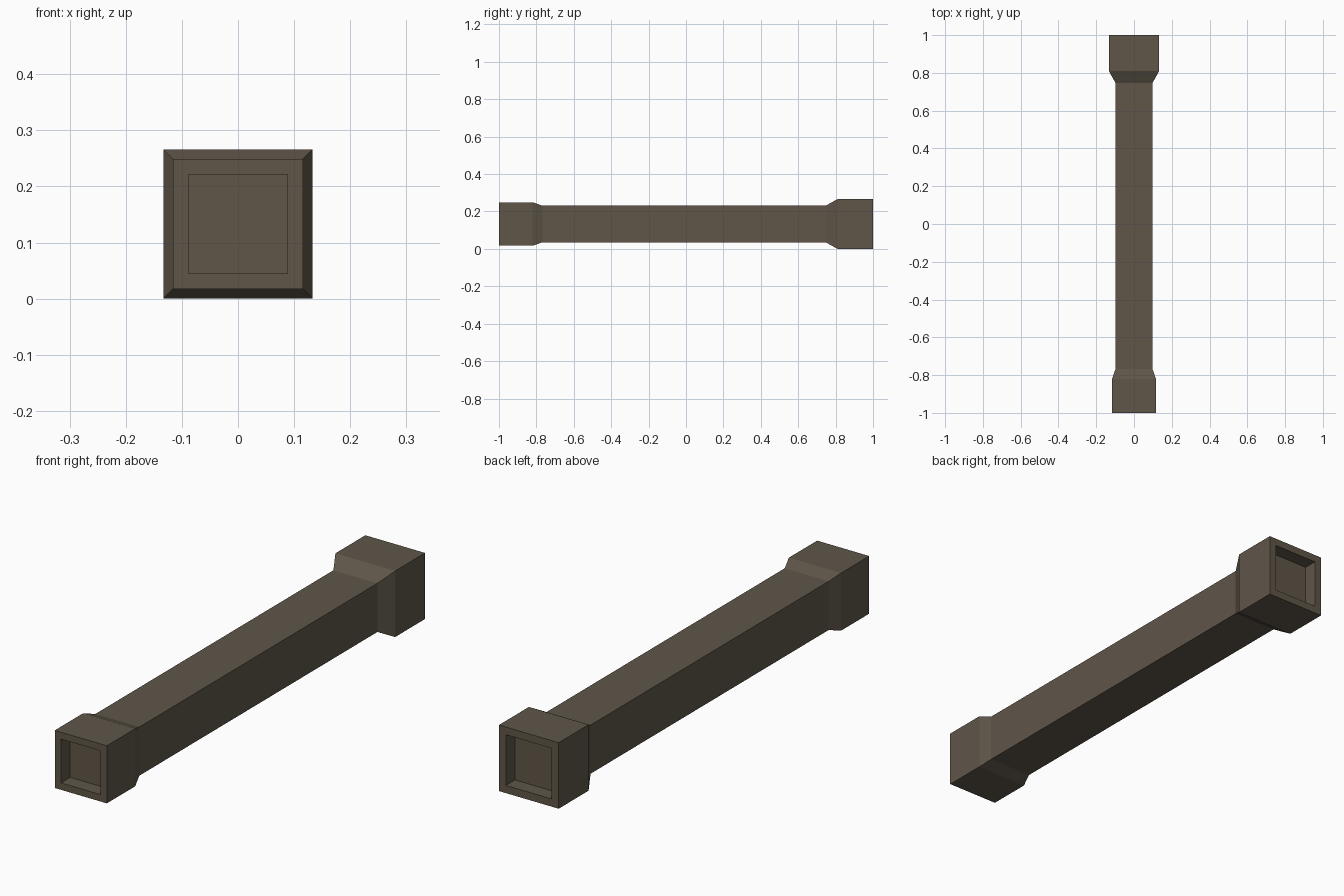
import bpy, bmesh

if "Cube" in bpy.data.objects:
    bpy.data.objects.remove(bpy.data.objects["Cube"])

mat = bpy.data.materials.new("dark taupe")
mat.diffuse_color = (0.115, 0.093, 0.066, 1)
mat.use_nodes = True
mat.node_tree.nodes["Principled BSDF"].inputs["Base Color"].default_value = mat.diffuse_color

CZ = 0.133  # height of the beam's axis


def loft(name, rings):
    """Closed square loft through (y, half_width) rings, capped at both ends."""
    bm = bmesh.new()
    loops = []
    for y, h in rings:
        loops.append([bm.verts.new((sx * h, y, CZ + sz * h))
                      for sx, sz in ((-1, -1), (1, -1), (1, 1), (-1, 1))])
    for a, b in zip(loops, loops[1:]):
        for i in range(4):
            j = (i + 1) % 4
            bm.faces.new((a[i], a[j], b[j], b[i]))
    bm.faces.new(loops[0])
    bm.faces.new(loops[-1])
    bmesh.ops.recalc_face_normals(bm, faces=bm.faces)
    me = bpy.data.meshes.new(name)
    bm.to_mesh(me)
    bm.free()
    me.materials.append(mat)
    ob = bpy.data.objects.new(name, me)
    bpy.context.collection.objects.link(ob)
    return ob


# One continuous beam: recessed front socket, front collar, shaft, back collar, back socket
loft("flared_beam", [
    (-0.942, 0.088), (-1.0, 0.088), (-1.0, 0.116), (-0.82, 0.116), (-0.768, 0.098),
    (0.747, 0.098), (0.81, 0.133), (1.0, 0.133), (1.0, 0.102), (0.942, 0.102),
])
